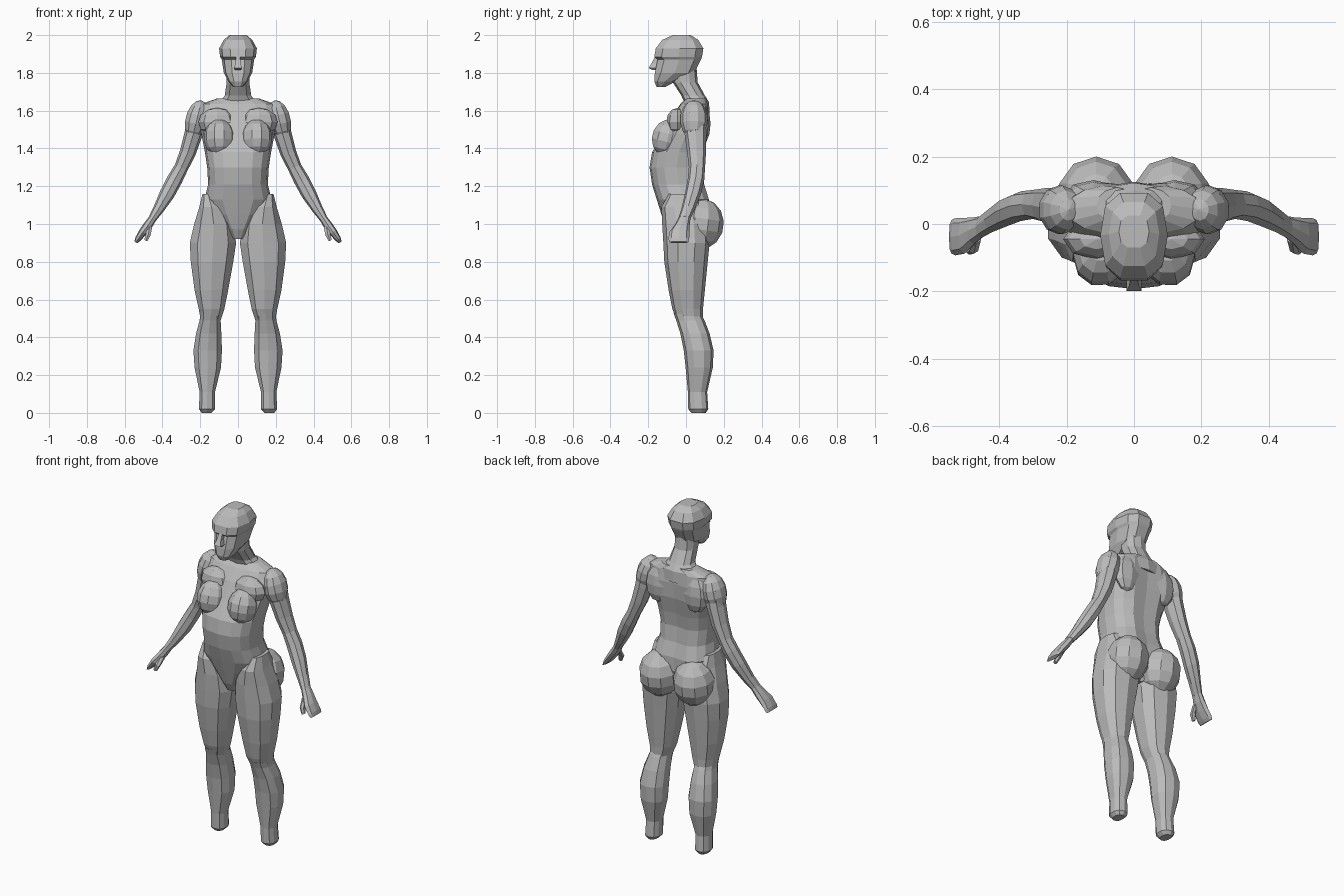
import bpy, bmesh, math
from mathutils import Vector, Matrix

grey = bpy.data.materials.new("plain grey")
grey.diffuse_color = (0.5, 0.5, 0.5, 1)


def finish(name, bm, mirror):
    bmesh.ops.recalc_face_normals(bm, faces=bm.faces)
    me = bpy.data.meshes.new(name)
    bm.to_mesh(me)
    bm.free()
    me.materials.append(grey)
    ob = bpy.data.objects.new(name, me)
    bpy.context.collection.objects.link(ob)
    if mirror:
        ob.modifiers.new("Mirror", 'MIRROR').use_mirror_merge = False
    return ob


def skin(name, rings, mirror):
    bm = bmesh.new()
    vs = [[bm.verts.new(p) for p in r] for r in rings]
    n = len(vs[0])
    for a, b in zip(vs, vs[1:]):
        for i in range(n):
            j = (i + 1) % n
            bm.faces.new((a[i], a[j], b[j], b[i]))
    bm.faces.new(vs[0][::-1])
    bm.faces.new(vs[-1])
    return finish(name, bm, mirror)


def unit_ring(n, e, half=False):
    pts = []
    for i in range(n):
        t = 2 * math.pi * (i + (0.5 if half else 0)) / n - math.pi / 2
        c, s = math.cos(t), math.sin(t)
        pts.append((math.copysign(abs(c) ** e, c), math.copysign(abs(s) ** e, s)))
    mx = max(p[0] for p in pts)
    my = max(p[1] for p in pts)
    return [(x / mx, y / my) for x, y in pts]


def loft(name, rows, n=10, e=0.85, half=False, mirror=False, groove=0):
    """rows: z, x min, x max, y front, y back"""
    rings = []
    for z, x0, x1, y0, y1 in rows:
        ring = []
        for u, v in unit_ring(n, e, half):
            y = (y0 + y1) / 2 + v * (y1 - y0) / 2
            if groove and v > 0.95 and abs(u) < 0.1:
                y -= groove
            ring.append(((x0 + x1) / 2 + u * (x1 - x0) / 2, y, z))
        rings.append(ring)
    return skin(name, rings, mirror)


def limb(name, rows, n=8, e=0.9):
    """rows: centre x, y, z, radius across, radius in y"""
    rings = []
    for k, (x, y, z, r, ry) in enumerate(rows):
        a, b = rows[max(k - 1, 0)], rows[min(k + 1, len(rows) - 1)]
        t = Vector((b[0] - a[0], 0, b[2] - a[2])).normalized()
        p = Vector((-t.z, 0, t.x))
        rings.append([Vector((x, y, z)) + p * r * u + Vector((0, ry * v, 0))
                      for u, v in unit_ring(n, e)])
    return skin(name, rings, True)


def ball(name, c, r, seg=10, rings=7, rot=(0, 0, 0)):
    bm = bmesh.new()
    bmesh.ops.create_uvsphere(bm, u_segments=seg, v_segments=rings, radius=1)
    m = Matrix.Translation(c)
    for ang, ax in zip(rot, "XYZ"):
        m = m @ Matrix.Rotation(math.radians(ang), 4, ax)
    bm.transform(m @ Matrix.Diagonal((*r, 1)))
    return finish(name, bm, True)


def sym(rows):
    return [(z, -x, x, a, b) for z, x, a, b in rows]


# Trunk
loft("torso", sym([
    (0.92, .03, -.08, .06), (0.97, .065, -.105, .10), (1.05, .13, -.13, .13),
    (1.13, .178, -.155, .13), (1.21, .158, -.18, .105), (1.30, .163, -.193, .095),
    (1.38, .175, -.18, .105), (1.48, .195, -.12, .125), (1.57, .205, -.075, .128),
    (1.635, .195, -.03, .118), (1.665, .11, .00, .112)]), n=16, e=0.8, groove=.015)
loft("neck", sym([
    (1.58, .13, -.03, .125), (1.645, .10, -.01, .122), (1.68, .07, -.025, .10),
    (1.75, .06, -.07, .062), (1.84, .06, -.09, .055)]), n=10)

# Head
loft("head", sym([
    (1.725, .025, -.155, -.11), (1.755, .052, -.168, -.055), (1.80, .075, -.165, .045),
    (1.872, .086, -.15, .08), (1.885, .095, -.168, .085), (1.93, .10, -.16, .092),
    (1.975, .075, -.125, .065), (2.0, .045, -.07, .025)]), n=10, e=0.75, half=True)
loft("nose", sym([
    (1.815, .015, -.175, -.14), (1.825, .022, -.198, -.14),
    (1.85, .014, -.183, -.14), (1.888, .010, -.163, -.14)]), n=4, e=1, half=True)

# Chest and seat masses
ball("breast", (.098, -.093, 1.455), (.083, .092, .10), rot=(-14, 0, 18))
ball("pectoral", (.11, -.045, 1.54), (.10, .06, .075), seg=8, rings=6)
ball("buttock", (.112, .08, 1.0), (.118, .12, .135), rot=(-8, 0, 0))
ball("shoulder_blade", (.12, .085, 1.53), (.085, .045, .11), seg=8, rings=6)

# Arms
ball("shoulder", (.218, .042, 1.553), (.063, .074, .105), rot=(0, -14, 0))
limb("arm", [
    (.215, .045, 1.58, .055, .06), (.235, .05, 1.48, .048, .058),
    (.265, .056, 1.38, .043, .05), (.30, .058, 1.30, .037, .043),
    (.335, .053, 1.235, .041, .044), (.375, .037, 1.16, .040, .043),
    (.42, .012, 1.08, .029, .036), (.452, -.008, 1.03, .022, .033)])
limb("hand", [
    (.445, -.005, 1.04, .020, .030), (.475, -.02, 0.995, .024, .040),
    (.503, -.035, 0.958, .022, .053), (.53, -.038, 0.92, .016, .055),
    (.541, -.038, 0.903, .009, .050)])
limb("thumb", [
    (.468, -.04, 0.985, .014, .018), (.475, -.072, 0.945, .013, .016),
    (.488, -.08, 0.912, .009, .011)], n=6)

# Legs
loft("thigh", [
    (1.16, .13, .188, -.09, .05), (1.09, .075, .205, -.13, .09),
    (1.0, .025, .232, -.126, .12), (.90, .010, .255, -.12, .125),
    (.80, .025, .25, -.115, .115), (.65, .052, .23, -.092, .10),
    (.55, .072, .208, -.072, .09), (.48, .095, .195, -.045, .088)],
    n=10, mirror=True)
loft("lower_leg", [
    (.525, .092, .20, -.065, .08), (.49, .092, .203, -.052, .098),
    (.42, .088, .222, -.03, .125), (.33, .085, .236, -.012, .146),
    (.24, .090, .230, -.002, .142), (.11, .122, .203, .010, .112),
    (.02, .122, .207, .012, .118), (0, .14, .192, .03, .105)],
    n=10, mirror=True)
